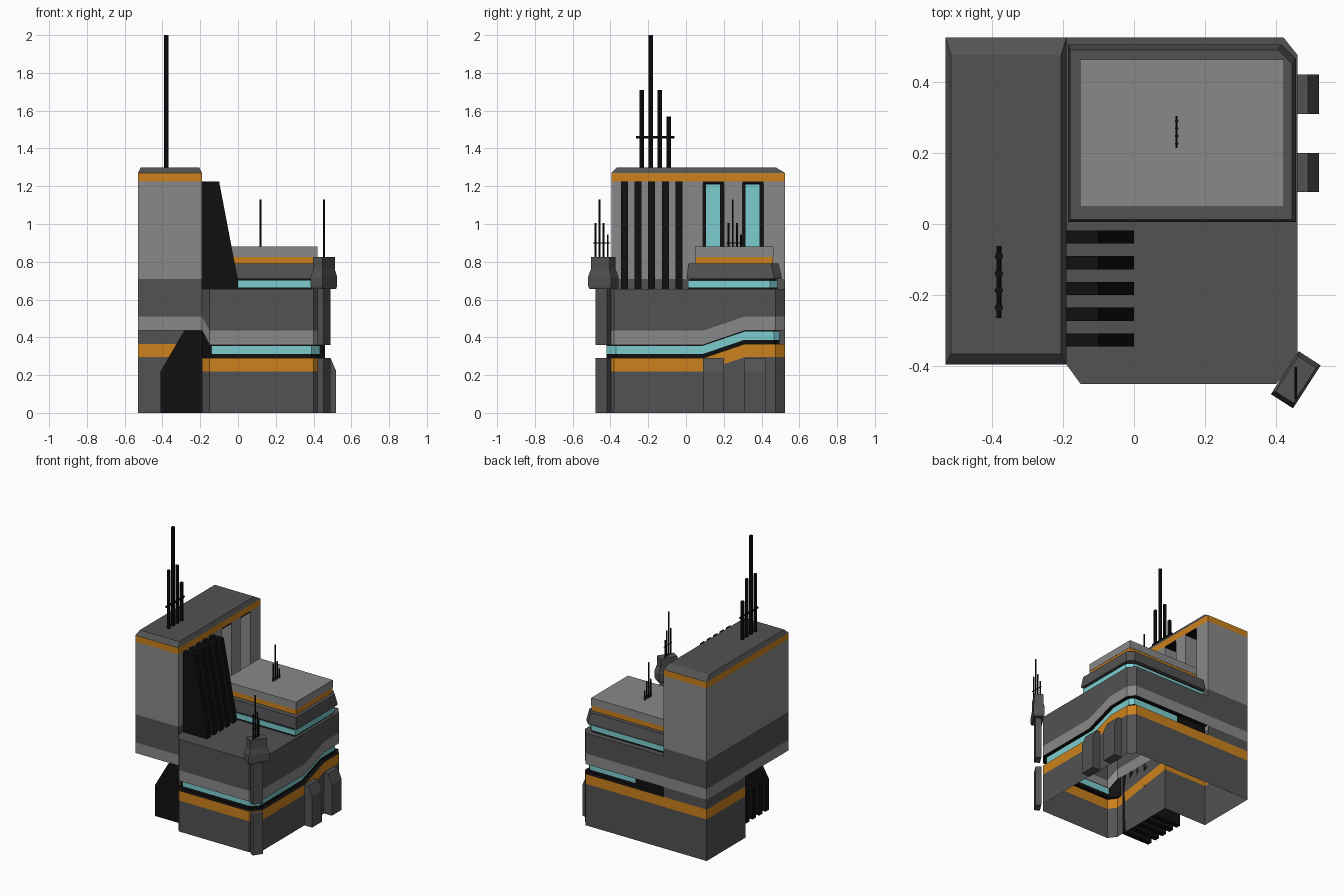
import bpy, bmesh
from mathutils import Vector

if "Cube" in bpy.data.objects:
    bpy.data.objects.remove(bpy.data.objects["Cube"])

COL = {"dark": (.085, .085, .085), "light": (.25, .25, .25), "black": (.005, .005, .005),
       "orange": (.60, .22, .012), "cyan": (.20, .61, .63)}
MAT = {}
for n, c in COL.items():
    MAT[n] = bpy.data.materials.new(n)
    MAT[n].diffuse_color = (*c, 1)


def sheet(name, rows, col, closed=True, top=False, bottom=False):
    """Skin rows of points with quads, optionally capping the first and last row."""
    bm = bmesh.new()
    rings = [[bm.verts.new(p) for p in r] for r in rows]
    n = len(rows[0])
    for a, b in zip(rings, rings[1:]):
        for i in range(n if closed else n - 1):
            j = (i + 1) % n
            bm.faces.new((a[i], a[j], b[j], b[i]))
    if top:
        bm.faces.new(rings[-1])
    if bottom:
        bm.faces.new(rings[0][::-1])
    me = bpy.data.meshes.new(name)
    bm.to_mesh(me)
    bm.free()
    me.materials.append(MAT[col])
    ob = bpy.data.objects.new(name, me)
    bpy.context.collection.objects.link(ob)
    return ob


def at(pts, z):
    return [(x, y, z) for x, y in pts]


def rect(x0, x1, y0, y1, c=0):
    """Plan rectangle, with the back right corner cut by c."""
    if c:
        return [(x0, y0), (x1, y0), (x1, y1 - c), (x1 - c, y1), (x0, y1)]
    return [(x0, y0), (x1, y0), (x1, y1), (x0, y1)]


def box(name, x0, x1, y0, y1, z0, z1, col, c=0):
    r = rect(x0, x1, y0, y1, c)
    return sheet(name, [at(r, z0), at(r, z1)], col, top=True, bottom=True)


def extrude_y(name, prof, y0, y1, col):
    """Extrude an x-z profile between two y positions."""
    return sheet(name, [[(x, y1, z) for x, z in prof], [(x, y0, z) for x, z in prof]],
                 col, top=True, bottom=True)


# Main body outline: x, y, band lift below the recess, band lift above it
RISE = .075
main = [(-.19, -.395, 0, 1), (-.15, -.45, 0, 0), (.40, -.45, 0, 0), (.46, -.38, 0, 0),
        (.46, .09, 0, 0), (.46, .31, 1, 1), (.46, .475, 1, 1), (.42, .525, 1, 1),
        (.05, .525, 1, 1), (-.19, .525, 1, 1)]
notch = [(-.53, .525, 1, 1), (-.53, .09, 1, 1), (-.19, .09, 1, 1)]
base = main + notch
inner = [(-.19, -.36), (-.14, -.42), (.39, -.42), (.435, -.37), (.435, .09), (.435, .31),
         (.435, .465), (.41, .495), (.05, .495), (-.19, .495)]


def low(pts, z):
    return [(x, y, z + RISE * a) for x, y, a, b in pts]


def high(pts, z):
    return [(x, y, z + RISE * b) for x, y, a, b in pts]


# Base walls, open underneath
sheet("base_wall", [at([p[:2] for p in base], 0), low(base, .22)], "dark")
sheet("base_orange_band", [low(base, .22), low(base, .29)], "orange")
back = [main[-1]] + notch + [main[0]]
sheet("base_rear_wall", [low(back, .29), high(back, .36)], "dark", closed=False)

# Recessed window strip that climbs along the right side


def recess(z, up=False):
    return [(q[0], q[1], z + RISE * p[3 if up else 2]) for p, q in zip(main, inner)]


sheet("recess_sill", [low(main, .29), recess(.29)], "black", closed=False)
sheet("recess_lower", [recess(.29), recess(.312)], "black", closed=False)
sheet("recess_window", [recess(.312)[1:9], recess(.355)[1:9]], "cyan", closed=False)
sheet("recess_upper", [recess(.355), recess(.36, True)], "black", closed=False)
for s in (slice(0, 2), slice(8, 10)):
    sheet("recess_end", [recess(.312)[s], recess(.355)[s]], "black", closed=False)
sheet("recess_head", [recess(.36, True), high(main, .36)], "black", closed=False)

# Upper body and flat roof
outline = [p[:2] for p in main]
sheet("upper_light_band", [high(main, .36), high(main, .435)], "light", closed=False)
sheet("upper_wall", [high(main, .435), at(outline, .655)], "dark", closed=False)
sheet("main_roof", [at(outline, .655)], "dark", top=True)

# Tower overhanging the front left notch
T = rect(-.53, -.19, -.395, .525)
sheet("tower_underside", [at(rect(-.53, -.19, -.395, .09), .435)], "dark", top=True)
sheet("tower_light_band", [at(T, .435), at(T, .51)], "light")
sheet("tower_dark_band", [at(T, .51), at(T, .71)], "dark")
slots = [(.09, .20), (.30, .41)]
plan = [(-.53, -.395), (-.19, -.395)]
for a, b in slots:
    plan += [(-.19, a), (-.29, a), (-.29, b), (-.19, b)]
plan += [(-.19, .525), (-.53, .525)]
sheet("tower_wall", [at(plan, .71), at(plan, 1.225)], "light")
for a, b in slots:
    box("slot_back", -.30, -.285, a, b, .70, 1.225, "black")
    box("slot_window", -.286, -.28, a + .015, b - .02, .71, 1.21, "cyan")
    box("slot_top", -.29, -.191, a, b, 1.215, 1.226, "black")
    box("slot_floor", -.29, -.191, a, b, .70, .712, "black")
sheet("tower_orange_band", [at(T, 1.225), at(T, 1.27)], "orange")
sheet("tower_roof", [at(T, 1.27), at(rect(-.515, -.205, -.365, .475), 1.30)], "dark", top=True)

# Black fins: tall on the roof, short in the notch below the tower
tall = [(-.19, .655), (0, .655), (0, .70), (-.10, 1.225), (-.19, 1.225)]
short = [(-.19, 0), (-.19, .435), (-.285, .435), (-.41, .22), (-.41, 0)]
for i in range(5):
    y = -.345 + i * .0725
    extrude_y("tall_fin", tall, y, y + .037, "black")
    extrude_y("short_fin", short, y, y + .037, "black")

# Rooftop block in stacked layers
box("block_base", -.185, .44, .01, .485, .65, .665, "black", .04)
box("block_window", -.185, .445, .01, .485, .665, .70, "cyan", .04)
box("block_shadow", -.185, .435, .015, .48, .70, .715, "black", .04)
lip = [at(rect(-.185, .455, .005, .505, .04), z) for z in (.71, .725)]
sheet("block_ledge", lip + [at(rect(-.18, .445, .012, .49, .04), .79)], "dark", top=True, bottom=True)
box("block_orange_band", -.15, .42, .05, .46, .79, .826, "orange")
box("block_cap", -.152, .422, .048, .462, .826, .88, "light")

# Buttresses on the right wall
pad = [(.455, 0), (.52, 0), (.52, .22), (.49, .29), (.455, .29)]
for y in (.09, .31):
    extrude_y("buttress", pad, y, y + .11, "dark")

# Corner post with a flared head, turned to face the cut corner
U, V = Vector((.54, .84)), Vector((.84, -.54))


def turned(a, b, z):
    c = Vector((.455, -.438))
    return [(*(c + U * a * i + V * b * j), z) for i, j in ((-1, -1), (-1, 1), (1, 1), (1, -1))]


for z0, z1 in ((0, .29), (.36, .66)):
    sheet("corner_post", [turned(.036, .019, z0), turned(.036, .019, z1)], "dark", top=True, bottom=True)
head = [(.655, .9), (.67, 1), (.72, 1), (.76, .82), (.825, .82)]
sheet("post_head", [turned(.072 * k, .037 * k, z) for z, k in head], "dark", top=True, bottom=True)


# Aerial clusters: four rods and a crossbar
def rod(name, r, a, b):
    a, b = Vector(a), Vector(b)
    bpy.ops.mesh.primitive_cylinder_add(vertices=8, radius=r, depth=(b - a).length, location=(a + b) / 2,
                                        rotation=(b - a).to_track_quat('Z', 'Y').to_euler())
    ob = bpy.context.object
    ob.name = name
    ob.data.materials.append(MAT["black"])


def aerial(x, y, z, step, r, tops, bar):
    for i, t in enumerate(tops):
        rod("aerial_rod", r, (x, y + i * step, z), (x, y + i * step, t))
    rod("aerial_bar", r * .6, (x, y - step * .6, bar), (x, y + step * 3.6, bar))


aerial(-.38, -.235, 1.29, .048, .012, (1.71, 2.0, 1.71, 1.57), 1.46)
aerial(.12, .226, .87, .0215, .005, (1.005, 1.13, 1.005, .945), .90)
aerial(.455, -.479, .81, .0215, .005, (1.005, 1.13, 1.005, .945), .90)

for m in bpy.data.materials:
    if m.users and not m.is_grease_pencil:
        m.use_nodes = True
        m.node_tree.nodes["Principled BSDF"].inputs["Base Color"].default_value = m.diffuse_color
